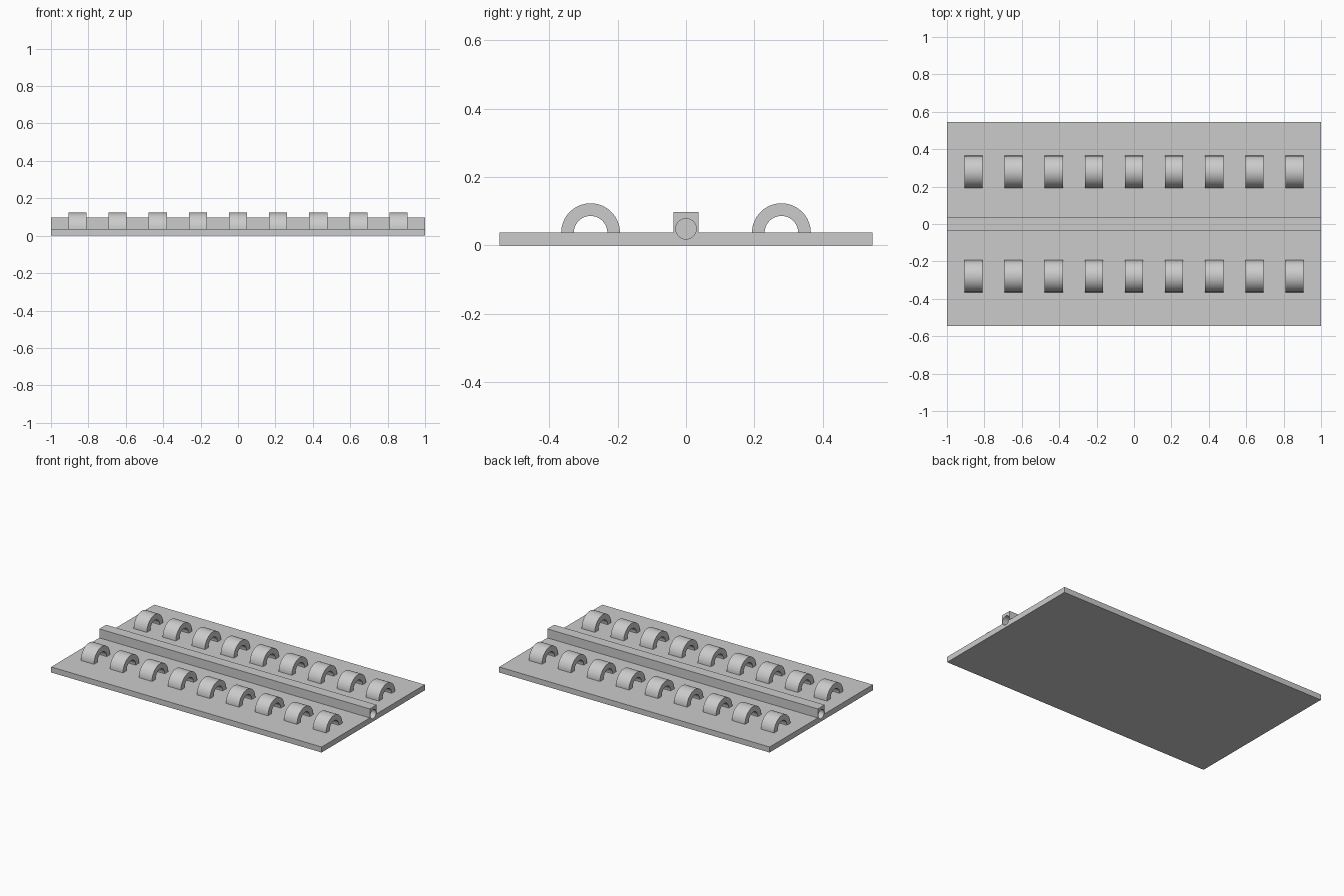
import bpy, bmesh
from math import sin, cos, pi, radians

if "Cube" in bpy.data.objects:
    bpy.data.objects.remove(bpy.data.objects["Cube"])

# Single grey finish
grey = bpy.data.materials.new("light grey")
grey.use_nodes = True
tone = (0.6, 0.6, 0.6, 1)
grey.diffuse_color = tone
grey.node_tree.nodes["Principled BSDF"].inputs["Base Color"].default_value = tone

LENGTH, HALF_WIDTH, THICK = 2.0, 0.545, 0.037
RAIL_HALF, RAIL_TOP = 0.036, 0.097
BORE_Z, BORE_R, BORE_DEPTH = 0.0485, 0.03, 0.25
ARCH_Y, ARCH_OUT, ARCH_IN, ARCH_WIDTH = 0.279, 0.086, 0.049, 0.097
COUNT, SPACING = 9, 0.2145


def extrude(name, profile, x, width):
    """Extrude a (y, z) profile along x, centred on x."""
    bm = bmesh.new()
    face = bm.faces.new([bm.verts.new((x - width / 2, y, z)) for y, z in profile])
    moved = bmesh.ops.extrude_face_region(bm, geom=[face])["geom"]
    verts = [v for v in moved if isinstance(v, bmesh.types.BMVert)]
    bmesh.ops.translate(bm, verts=verts, vec=(width, 0, 0))
    bmesh.ops.recalc_face_normals(bm, faces=bm.faces)
    mesh = bpy.data.meshes.new(name)
    bm.to_mesh(mesh)
    bm.free()
    mesh.materials.append(grey)
    obj = bpy.data.objects.new(name, mesh)
    bpy.context.collection.objects.link(obj)
    return obj


def select(obj):
    bpy.ops.object.select_all(action='DESELECT')
    obj.select_set(True)
    bpy.context.view_layer.objects.active = obj


def arc(y, z, r, start, end, steps):
    angles = [start + (end - start) * i / steps for i in range(steps + 1)]
    return [(y + r * cos(a), z + r * sin(a)) for a in angles]


# Flat plate with the raised centre rail
half = [(HALF_WIDTH, 0), (HALF_WIDTH, THICK), (RAIL_HALF, THICK), (RAIL_HALF, RAIL_TOP)]
body = extrude("base_with_rail", half + [(-y, z) for y, z in reversed(half)], 0, LENGTH)

# Round bore sunk into each end of the rail
circle = arc(0, BORE_Z, BORE_R, 0, 2 * pi, 48)[:-1]
for side in (-1, 1):
    cutter = extrude("bore_cutter", circle, side * LENGTH / 2, 2 * BORE_DEPTH)
    cutter.hide_render = True
    mod = body.modifiers.new("bore", 'BOOLEAN')
    mod.operation = 'DIFFERENCE'
    mod.solver = 'EXACT'
    mod.object = cutter
    select(body)
    bpy.ops.object.modifier_apply(modifier=mod.name)
    bpy.data.objects.remove(cutter)
select(body)
bpy.ops.object.shade_smooth_by_angle(angle=radians(30))

# Two rows of half-ring loops
for row, side in (("front", -1), ("back", 1)):
    y = side * ARCH_Y
    ring = arc(y, THICK, ARCH_OUT, 0, pi, 32) + arc(y, THICK, ARCH_IN, pi, 0, 32)
    for i in range(COUNT):
        x = (i - (COUNT - 1) / 2) * SPACING
        loop = extrude(f"{row}_loop_{i + 1}", ring, x, ARCH_WIDTH)
        select(loop)
        bpy.ops.object.shade_smooth_by_angle(angle=radians(30))
